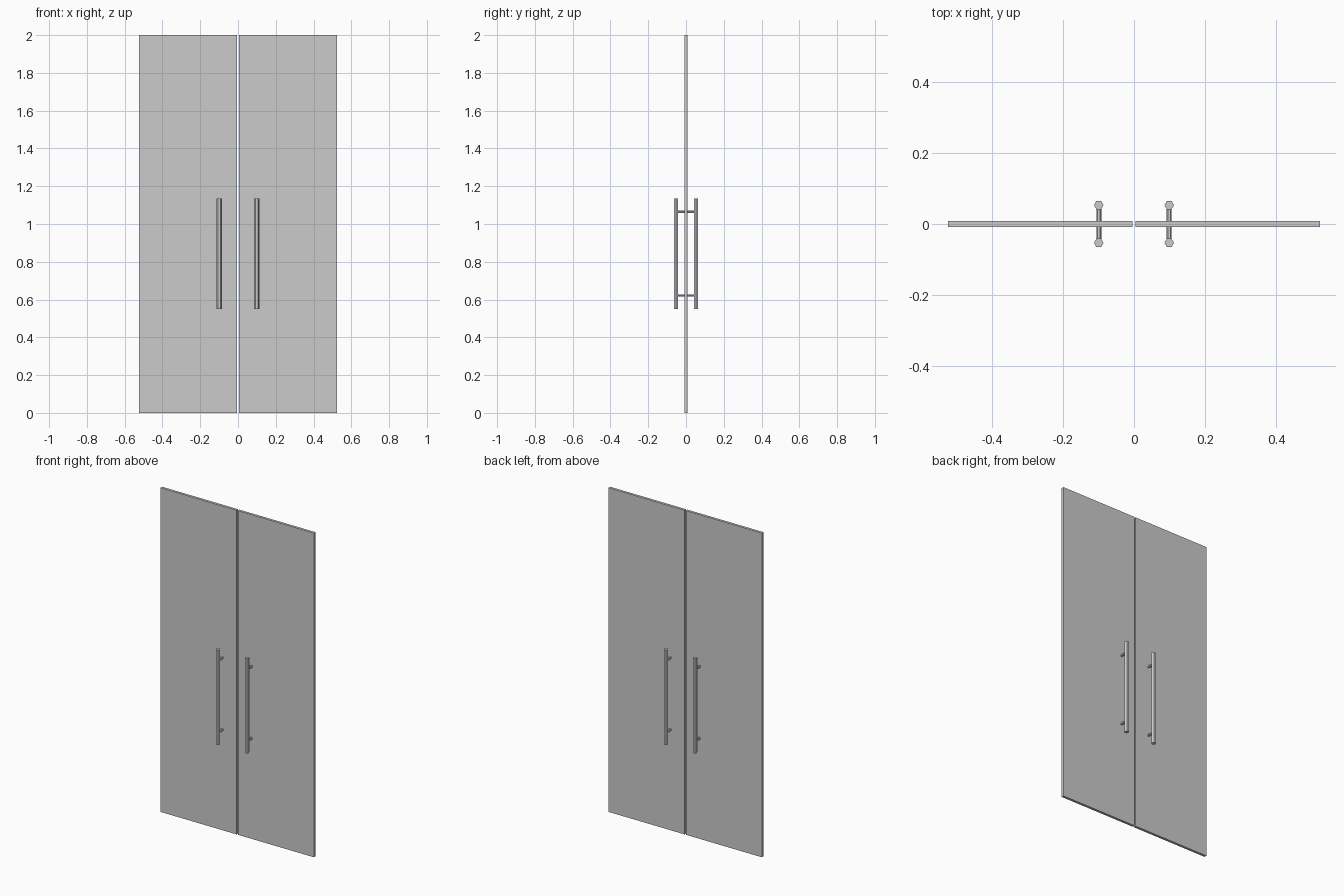
import bpy, bmesh
from math import radians
from mathutils import Matrix

if "Cube" in bpy.data.objects:
    bpy.data.objects.remove(bpy.data.objects["Cube"])

HALF_W, GAP, THICK, HEIGHT = 0.523, 0.004, 0.016, 2.0
HANDLE_X, HANDLE_Y = 0.099, 0.053
BAR_LOW, BAR_HIGH = 0.55, 1.135
POST_HEIGHTS = (0.622, 1.065)


def finish(name, bm):
    mesh = bpy.data.meshes.new(name)
    bm.to_mesh(mesh)
    bm.free()
    obj = bpy.data.objects.new(name, mesh)
    bpy.context.collection.objects.link(obj)
    return obj


def box(name, center, size):
    bm = bmesh.new()
    bmesh.ops.create_cube(bm, size=1, matrix=Matrix.Translation(center) @ Matrix.Diagonal((*size, 1)))
    return finish(name, bm)


def hex_rod(name, center, radius, length, tilt=0):
    # Hexagonal prism with corners pointing along x
    rot = Matrix.Rotation(radians(tilt), 4, 'X') @ Matrix.Rotation(radians(30), 4, 'Z')
    bm = bmesh.new()
    bmesh.ops.create_cone(bm, cap_ends=True, segments=6, radius1=radius, radius2=radius,
                          depth=length, matrix=Matrix.Translation(center) @ rot)
    return finish(name, bm)


for side, sx in (("left", -1), ("right", 1)):
    # Door leaf
    box(f"{side}_door", (sx * (HALF_W + GAP) / 2, 0, HEIGHT / 2), (HALF_W - GAP, THICK, HEIGHT))
    for face, sy in (("front", -1), ("back", 1)):
        # Pull bar
        hex_rod(f"{side}_{face}_handle_bar", (sx * HANDLE_X, sy * HANDLE_Y, (BAR_LOW + BAR_HIGH) / 2),
                0.0135, BAR_HIGH - BAR_LOW)
        # Standoff posts from door face to bar
        y0, y1 = THICK / 2 - 0.002, HANDLE_Y - 0.009
        for place, z in zip(("lower", "upper"), POST_HEIGHTS):
            hex_rod(f"{side}_{face}_{place}_post", (sx * HANDLE_X, sy * (y0 + y1) / 2, z),
                    0.007, y1 - y0, 90)
